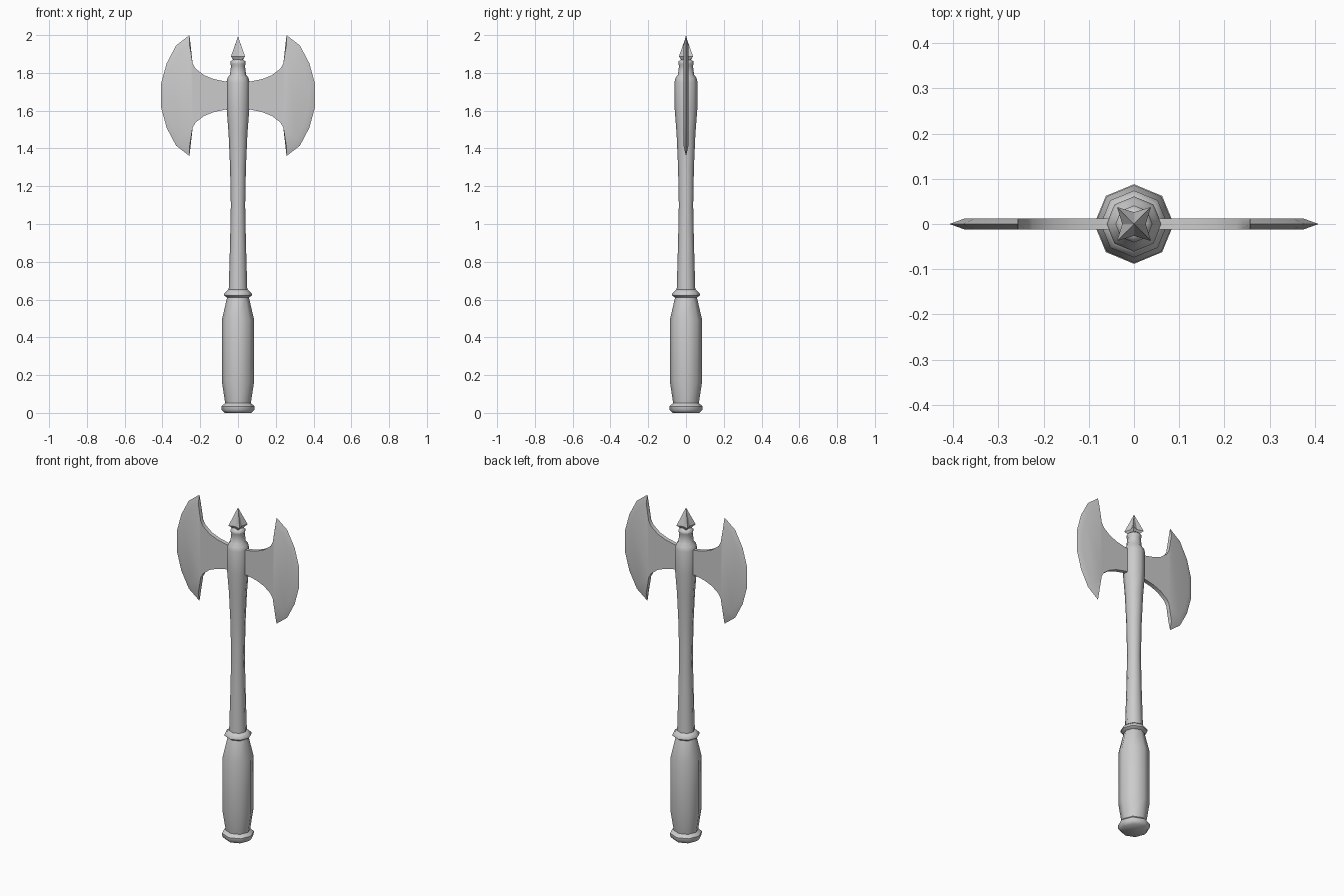
import bpy, bmesh
from math import cos, sin, pi, radians

if "Cube" in bpy.data.objects:
    bpy.data.objects.remove(bpy.data.objects["Cube"])


def finish(bm, name, angle):
    bmesh.ops.remove_doubles(bm, verts=bm.verts, dist=1e-5)
    bmesh.ops.recalc_face_normals(bm, faces=bm.faces)
    mesh = bpy.data.meshes.new(name)
    bm.to_mesh(mesh)
    bm.free()
    ob = bpy.data.objects.new(name, mesh)
    bpy.context.collection.objects.link(ob)
    bpy.ops.object.select_all(action='DESELECT')
    ob.select_set(True)
    bpy.context.view_layer.objects.active = ob
    bpy.ops.object.shade_smooth_by_angle(angle=radians(angle))
    return ob


def bridge(bm, a, b):
    n = len(a)
    for i in range(n):
        j = (i + 1) % n
        bm.faces.new((a[i], a[j], b[j], b[i]))


def lathe(name, profile, angle=50):
    """Eight-sided turning; a profile row is (radius on axes, radius on diagonals, z)."""
    bm = bmesh.new()
    rings = [[bm.verts.new(((rd if i % 2 else ra) * cos(i * pi / 4),
                            (rd if i % 2 else ra) * sin(i * pi / 4), z))
              for i in range(8)] for ra, rd, z in profile]
    for a, b in zip(rings, rings[1:]):
        bridge(bm, a, b)
    bm.faces.new(rings[0])
    bm.faces.new(rings[-1])
    return finish(bm, name, angle)


def turned(name, profile):
    return lathe(name, [(r, r, z) for r, z in profile])


# Grip with pommel
turned("grip", [(.072, 0), (.087, .015), (.088, .035), (.068, .052), (.086, .17),
                (.086, .49), (.058, .61), (.05, .63)])
# Ring above the grip
turned("grip_ring", [(.055, .608), (.074, .622), (.074, .632), (.052, .652)])
# Waisted shaft and thicker head socket
turned("shaft", [(.05, .62), (.049, .66), (.042, .9), (.038, 1.1), (.042, 1.3),
                 (.05, 1.48), (.06, 1.61), (.061, 1.75), (.055, 1.775), (.043, 1.79),
                 (.037, 1.838), (.041, 1.848), (.041, 1.86), (.026, 1.872)])
# Star-based spike
lathe("top_spike", [(.018, .018, 1.86), (.026, .053, 1.887), (.001, .001, 1.99)], 30)

# Blades: upper half outline, mirrored about the mid height
T, MID = .012, 1.68
# (x, height above mid) of the flat side, then of the rim
upper = [((.03, .075), (.03, .075)), ((.07, .075), (.07, .075)),
         ((.13, .088), (.13, .088)), ((.18, .108), (.18, .108)),
         ((.225, .143), (.225, .143)), ((.24, .17), (.24, .17)),
         ((.257, .27), (.257, .32)), ((.31, .23), (.328, .265)),
         ((.352, .15), (.378, .17)), ((.375, .055), (.408, .06))]
outline = upper + [((a[0], -a[1]), (b[0], -b[1])) for a, b in reversed(upper)]
for side, s in (("right", 1), ("left", -1)):
    bm = bmesh.new()
    front = [bm.verts.new((s * a[0], -T, MID + a[1])) for a, b in outline]
    rim = [bm.verts.new((s * b[0], 0, MID + b[1])) for a, b in outline]
    back = [bm.verts.new((s * a[0], T, MID + a[1])) for a, b in outline]
    bridge(bm, front, rim)
    bridge(bm, rim, back)
    # Flat cheeks as strips between upper and lower halves
    n = len(outline)
    for ring in (front, back):
        for i in range(5):
            bm.faces.new((ring[i], ring[i + 1], ring[n - 2 - i], ring[n - 1 - i]))
        bm.faces.new(ring[5:n - 5])
    finish(bm, side + "_blade", 40)
